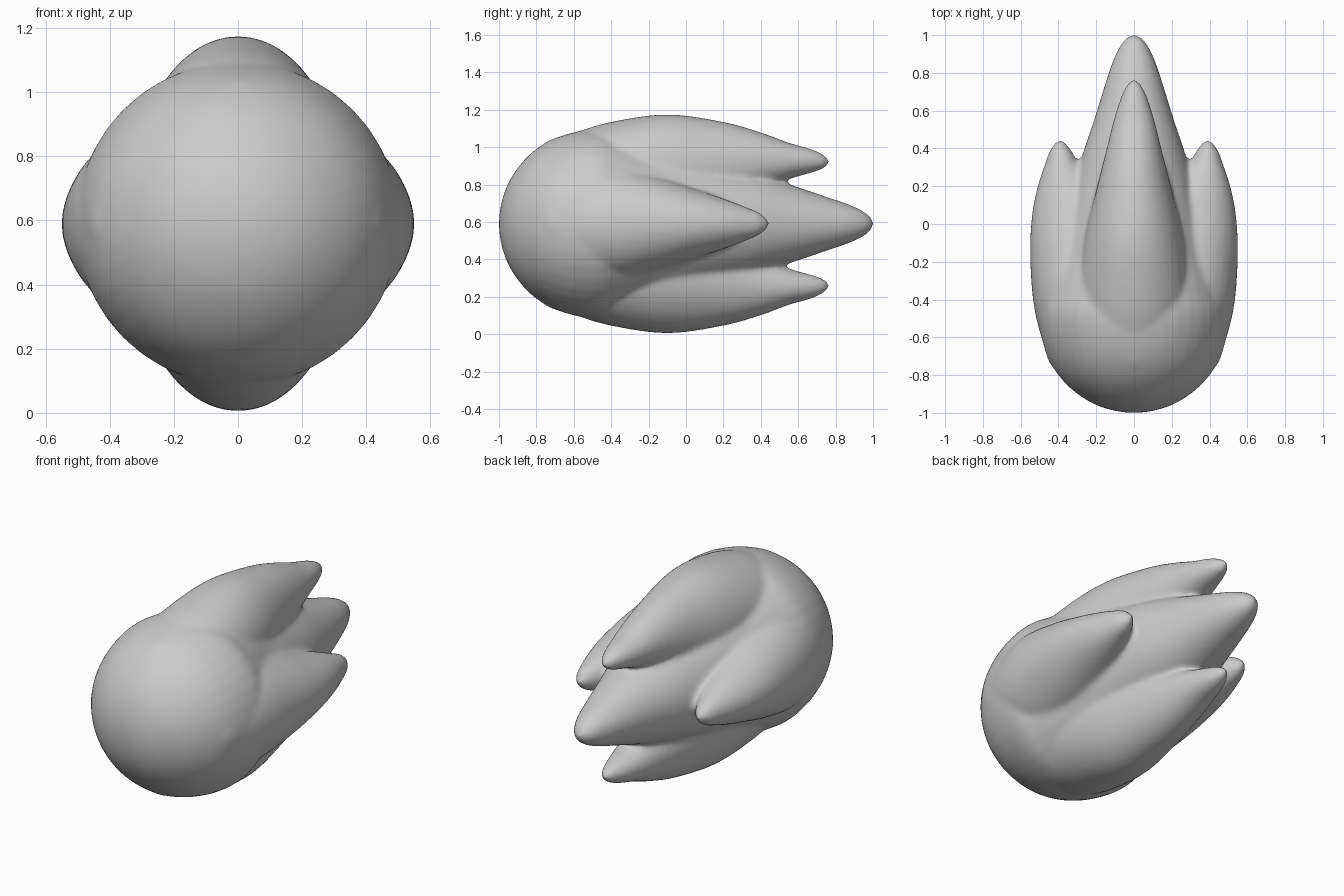
import bpy, bmesh, math
from mathutils import Vector

if "Cube" in bpy.data.objects:
    bpy.data.objects.remove(bpy.data.objects["Cube"])

CZ = 0.59      # height of the long axis
SEG = 40       # sides of every loft
SUB = 6        # rings between control rings


def spline(points):
    """Smooth the ring list; both ends are rounded poles (mirrored phantom rings)."""
    def mirrored(pole, nxt):
        return Vector((nxt[0], 2 * pole[1] - nxt[1], -nxt[2], -nxt[3]))
    p = [Vector(q) for q in points]
    p = [mirrored(p[0], p[1])] + p + [mirrored(p[-1], p[-2])]
    out = []
    for i in range(1, len(p) - 2):
        a, b, c, d = p[i - 1:i + 3]
        for k in range(SUB):
            t = k / SUB
            out.append(0.5 * (2 * b + (c - a) * t + (2 * a - 5 * b + 4 * c - d) * t * t
                              + (3 * b - a - 3 * c + d) * t ** 3))
    out.append(p[-2])
    return out


def loft(bm, points, turn=0.0):
    """Loft ellipses (y, radial centre, half width, half thickness) around the y axis."""
    rings = spline(points)
    ct, st = math.cos(turn), math.sin(turn)

    def place(y, u, r):
        return bm.verts.new((u * ct + r * st, y, CZ - u * st + r * ct))

    first = place(rings[0][0], 0, rings[0][1])
    last = place(rings[-1][0], 0, rings[-1][1])
    loops = []
    for y, c, w, h in rings[1:-1]:
        loops.append([place(y, w * math.cos(2 * math.pi * k / SEG),
                            c + h * math.sin(2 * math.pi * k / SEG)) for k in range(SEG)])
    for k in range(SEG):
        j = (k + 1) % SEG
        bm.faces.new((first, loops[0][k], loops[0][j]))
        bm.faces.new((last, loops[-1][j], loops[-1][k]))
        for a, b in zip(loops, loops[1:]):
            bm.faces.new((a[k], b[k], b[j], a[j]))


# round head tapering into the long central tail
core = [(-1.0, 0, 0, 0), (-0.96, 0, .196, .196), (-0.85, 0, .357, .357), (-0.7, 0, .458, .458),
        (-0.5, 0, .505, .505), (-0.35, 0, .475, .475), (-0.15, 0, .41, .41), (0.1, 0, .345, .345),
        (0.35, 0, .278, .278), (0.55, 0, .212, .212), (0.75, 0, .15, .145),
        (0.88, 0, .105, .10), (0.97, 0, .055, .052), (1.003, 0, 0, 0)]

# upper and lower flame tongues
tall = [(-0.88, .15, 0, 0), (-0.78, .18, .17, .23), (-0.6, .21, .27, .275), (-0.4, .235, .30, .31),
        (-0.1, .26, .268, .325), (0.2, .305, .195, .24), (0.4, .332, .145, .157),
        (0.55, .336, .108, .098), (0.67, .336, .07, .064), (0.74, .332, .036, .035),
        (0.768, .331, 0, 0)]

# shorter side tongues
side = [(-0.88, .15, 0, 0), (-0.78, .18, .18, .23), (-0.6, .22, .28, .27), (-0.4, .25, .305, .285),
        (-0.15, .28, .25, .27), (0.05, .315, .185, .225), (0.2, .352, .135, .158),
        (0.32, .381, .09, .09), (0.40, .389, .055, .05), (0.447, .39, 0, 0)]

bm = bmesh.new()
loft(bm, core)
for s in (0, 1):
    loft(bm, tall, s * math.pi)
    loft(bm, side, math.pi / 2 + s * math.pi)
bmesh.ops.recalc_face_normals(bm, faces=bm.faces)

mesh = bpy.data.meshes.new("flame_ball")
bm.to_mesh(mesh)
bm.free()
obj = bpy.data.objects.new("flame_ball", mesh)
bpy.context.collection.objects.link(obj)

# fuse the parts and soften the grooves
rem = obj.modifiers.new("fuse", 'REMESH')
rem.mode = 'VOXEL'
rem.voxel_size = 0.013
rem.use_smooth_shade = True
smo = obj.modifiers.new("soften", 'SMOOTH')
smo.factor = 0.5
smo.iterations = 14
